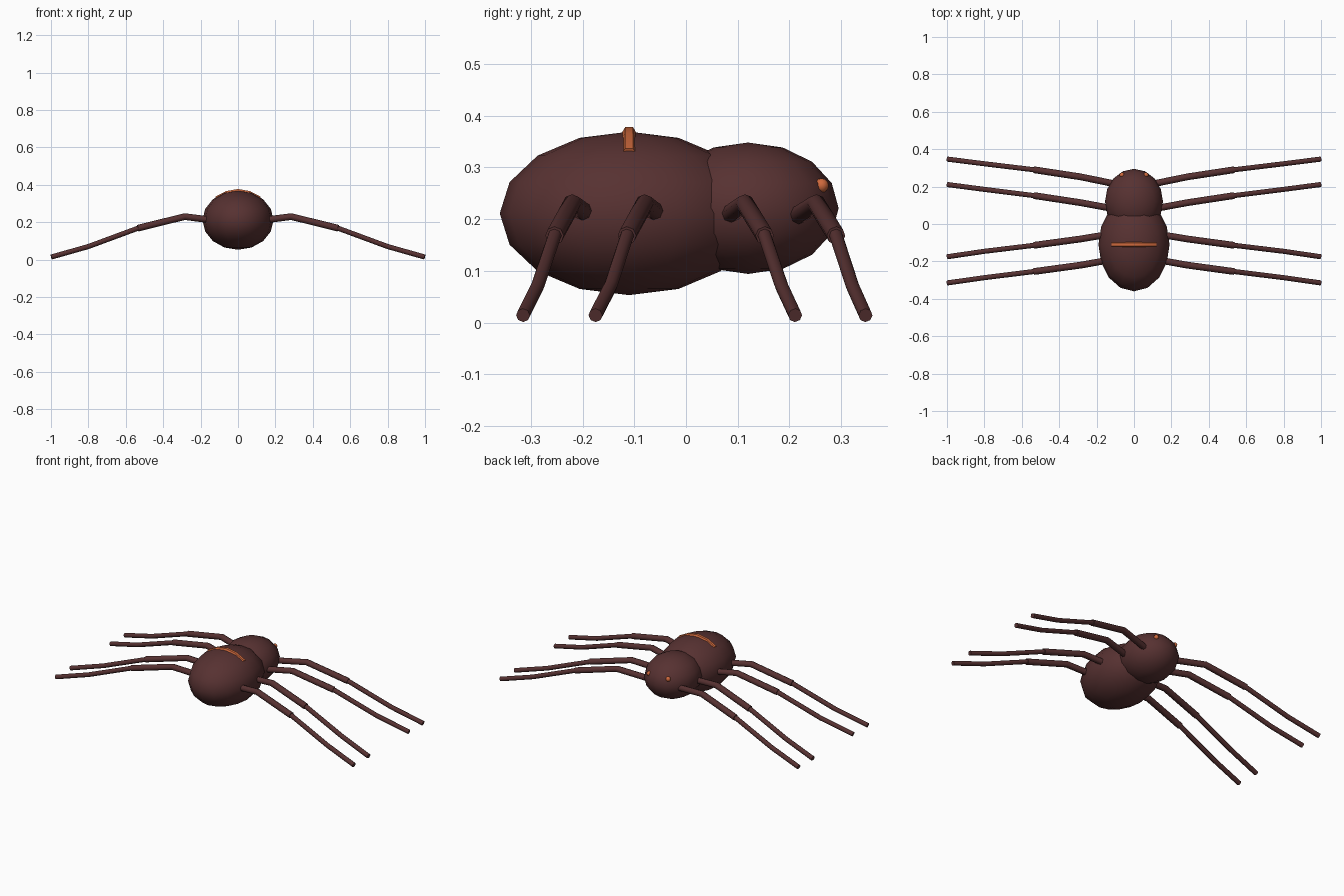
import bpy, math
from mathutils import Vector

if "Cube" in bpy.data.objects:
    bpy.data.objects.remove(bpy.data.objects["Cube"])


def material(name, rgb):
    m = bpy.data.materials.new(name)
    m.diffuse_color = (*rgb, 1)
    m.use_nodes = True
    m.node_tree.nodes["Principled BSDF"].inputs["Base Color"].default_value = m.diffuse_color
    return m


brown = material("dark_red_brown", (0.095, 0.031, 0.031))
orange = material("orange", (0.62, 0.14, 0.045))


def finish(obj, name, mat, angle):
    obj.name = name
    obj.data.materials.clear()
    obj.data.materials.append(mat)
    bpy.ops.object.select_all(action='DESELECT')
    obj.select_set(True)
    bpy.context.view_layer.objects.active = obj
    bpy.ops.object.shade_smooth_by_angle(angle=math.radians(angle))


def ellipsoid(name, center, radii, mat, seg=16, rings=8):
    bpy.ops.mesh.primitive_uv_sphere_add(segments=seg, ring_count=rings, radius=1, location=center)
    obj = bpy.context.object
    obj.scale = radii
    bpy.ops.object.transform_apply(location=False, rotation=False, scale=True)
    finish(obj, name, mat, 40)


def tube(name, points, radius, mat, resolution=2):
    """Capped tube along a polyline; it has 4 + 2 * resolution sides."""
    curve = bpy.data.curves.new(name, 'CURVE')
    curve.dimensions = '3D'
    curve.bevel_depth = radius
    curve.bevel_resolution = resolution
    curve.use_fill_caps = True
    line = curve.splines.new('POLY')
    line.points.add(len(points) - 1)
    for p, co in zip(line.points, points):
        p.co = (*Vector(co), 1)
    obj = bpy.data.objects.new(name, curve)
    bpy.context.collection.objects.link(obj)
    bpy.ops.object.select_all(action='DESELECT')
    obj.select_set(True)
    bpy.context.view_layer.objects.active = obj
    bpy.ops.object.convert(target='MESH')
    finish(bpy.context.object, name, mat, 50)


# Body
ellipsoid("abdomen", (0, -0.11, 0.211), (0.19, 0.25, 0.158), brown)
ellipsoid("head", (0, 0.12, 0.221), (0.155, 0.175, 0.127), brown)

# Stripe over the back, sinking into it at both ends
tube("back_stripe", [(x, -0.11, z) for x, z in
     ((-0.115, 0.325), (-0.06, 0.354), (0, 0.365), (0.06, 0.354), (0.115, 0.325))],
     0.015, orange, 1)

# Legs: thick upper part and thinner lower part, mirrored left and right
xs = (0.09, 0.285, 0.535, 0.80, 0.998)
zs = (0.205, 0.230, 0.168, 0.070, 0.014)
leg_ys = {
    "front": (0.212, 0.252, 0.290, 0.322, 0.347),
    "mid_front": (0.078, 0.114, 0.152, 0.185, 0.211),
    "mid_back": (-0.048, -0.080, -0.114, -0.146, -0.175),
    "back": (-0.185, -0.220, -0.254, -0.287, -0.315),
}
for side, s in (("right", 1), ("left", -1)):
    for name, ys in leg_ys.items():
        path = [(s * x, y, z) for x, y, z in zip(xs, ys, zs)]
        tube(f"{name}_upper_leg_{side}", path[:3], 0.018, brown)
        tube(f"{name}_lower_leg_{side}", path[2:], 0.0135, brown)
    # Eyes
    ellipsoid(f"eye_{side}", (s * 0.064, 0.262, 0.265), (0.014,) * 3, orange, 10, 6)
